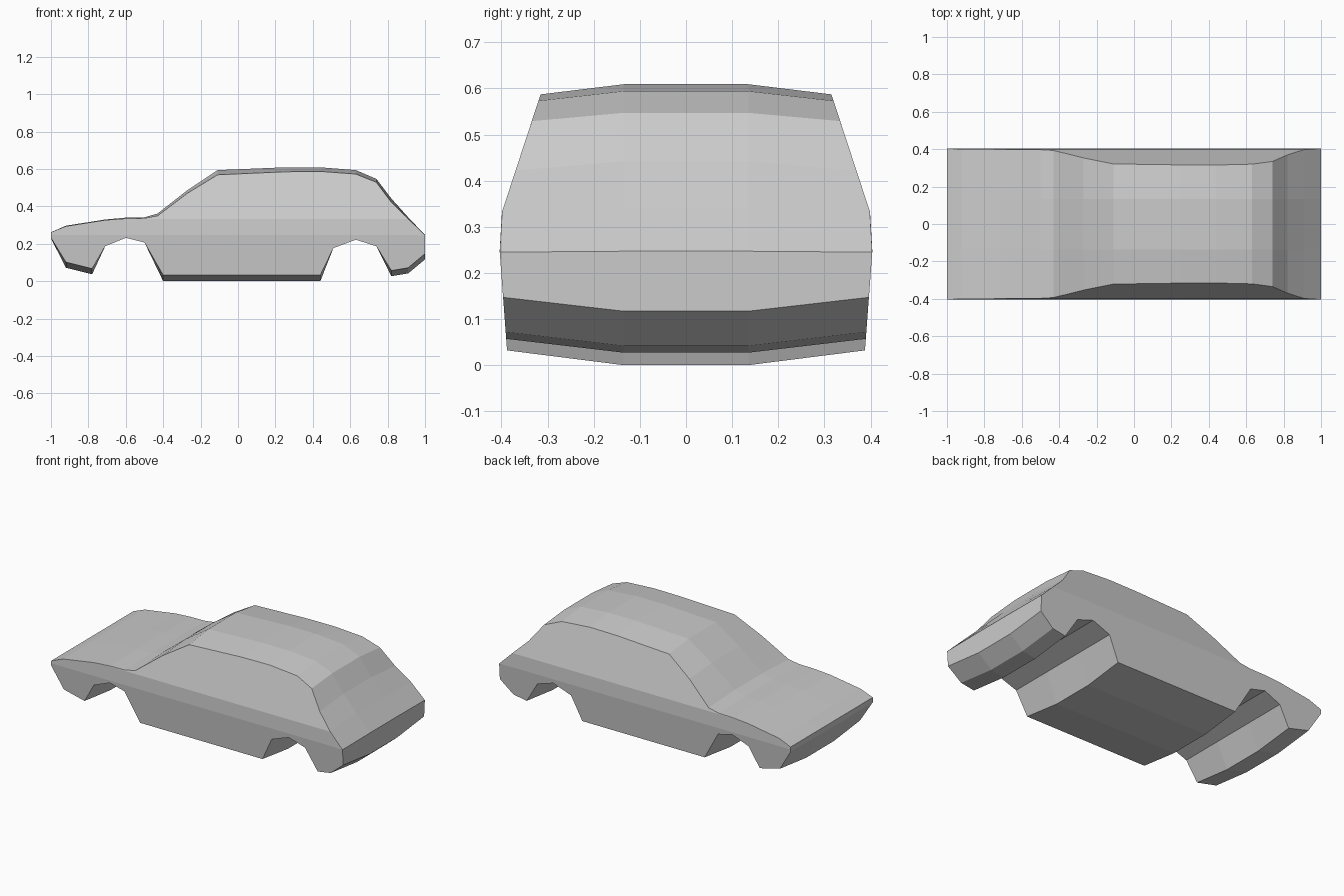
import bpy, bmesh

if "Cube" in bpy.data.objects:
    bpy.data.objects.remove(bpy.data.objects["Cube"])

# Side outlines: (x, z at middle, z at outer edge)
TOP = [(-1, .265, .265), (-.92, .30, .297), (-.71, .333, .33), (-.6, .343, .338),
       (-.5, .345, .34), (-.43, .365, .353), (-.27, .49, .474), (-.11, .597, .572),
       (.25, .612, .588), (.44, .612, .59), (.63, .597, .576), (.74, .55, .532),
       (.82, .445, .425), (.91, .345, .337), (1, .25, .248)]
BOTTOM = [(-1, .232, .235), (-.92, .075, .105), (-.78, .04, .07), (-.71, .19, .19),
          (-.6, .235, .235), (-.5, .21, .21), (-.4, .003, .035), (.44, .003, .035),
          (.51, .18, .18), (.63, .225, .225), (.74, .19, .19), (.82, .03, .06),
          (.91, .045, .075), (1, .12, .15)]
# Half width of the body against height
WIDTH = [(0, .386), (.035, .388), (.25, .404), (.335, .399), (.588, .316), (.65, .296)]


def interp(table, x, col=1):
    for a, b in zip(table, table[1:]):
        if x <= b[0]:
            t = (x - a[0]) / (b[0] - a[0])
            return a[col] + t * (b[col] - a[col])
    return table[-1][col]


def section(x):
    """Closed cross-section of the shell at one station."""
    top, top_side = interp(TOP, x), interp(TOP, x, 2)
    bot, bot_side = interp(BOTTOM, x), interp(BOTTOM, x, 2)
    heights = [bot_side] + [min(max(z, bot_side), top_side) for z in (.25, .335)] + [top_side]
    half = [(.135, bot)] + [(interp(WIDTH, z), z) for z in heights] + [(.135, top)]
    return half + [(-y, z) for y, z in reversed(half)]


# Car body shell lofted through all stations
bm = bmesh.new()
stations = sorted({p[0] for p in TOP + BOTTOM})
rings = [[bm.verts.new((x, y, z)) for y, z in section(x)] for x in stations]
for r0, r1 in zip(rings, rings[1:]):
    n = len(r0)
    for i in range(n):
        j = (i + 1) % n
        bm.faces.new((r0[i], r0[j], r1[j], r1[i]))
# Nose and tail panels, in strips across the width
for ring in (rings[0], rings[-1]):
    n = len(ring)
    for i in range(n // 2 - 1):
        bm.faces.new((ring[i], ring[i + 1], ring[n - 2 - i], ring[n - 1 - i]))
bmesh.ops.remove_doubles(bm, verts=bm.verts, dist=.0005)
bmesh.ops.recalc_face_normals(bm, faces=bm.faces)
mesh = bpy.data.meshes.new("car_body")
bm.to_mesh(mesh)
bm.free()
body = bpy.data.objects.new("car_body", mesh)
bpy.context.collection.objects.link(body)

# Stand the body on the ground
low = min(v.co.z for v in mesh.vertices)
for v in mesh.vertices:
    v.co.z -= low
